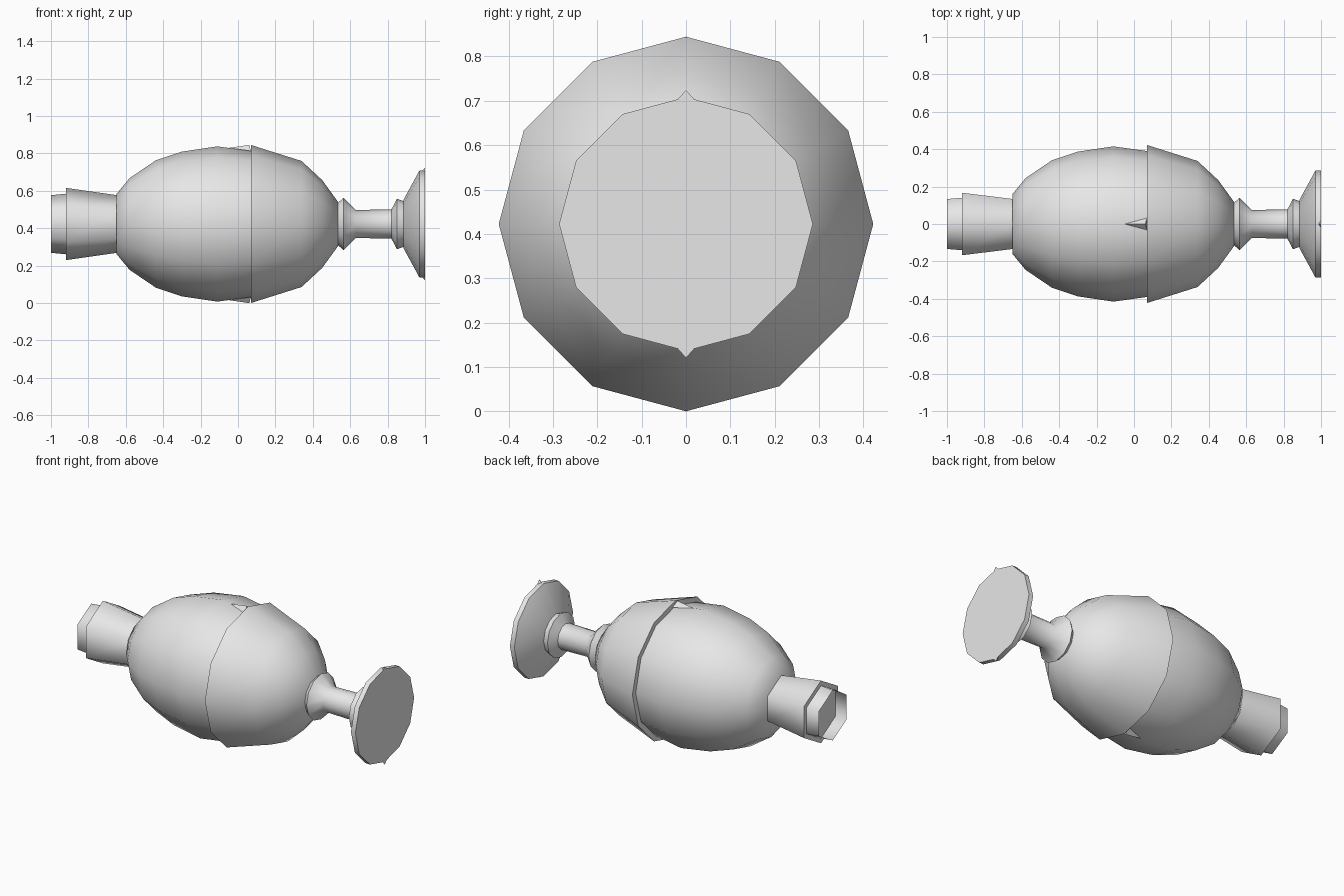
import bpy, bmesh, math

if "Cube" in bpy.data.objects:
    bpy.data.objects.remove(bpy.data.objects["Cube"])

CZ = 0.4225  # height of the long axis

grey = bpy.data.materials.new("light_grey")
grey.diffuse_color = (0.8, 0.8, 0.8, 1)
grey.use_nodes = True
grey.node_tree.nodes["Principled BSDF"].inputs["Base Color"].default_value = grey.diffuse_color


def finish(bm, name, angle):
    bmesh.ops.recalc_face_normals(bm, faces=bm.faces)
    mesh = bpy.data.meshes.new(name)
    bm.to_mesh(mesh)
    bm.free()
    mesh.materials.append(grey)
    ob = bpy.data.objects.new(name, mesh)
    bpy.context.collection.objects.link(ob)
    bpy.ops.object.select_all(action='DESELECT')
    ob.select_set(True)
    bpy.context.view_layer.objects.active = ob
    bpy.ops.object.shade_smooth_by_angle(angle=math.radians(angle))
    return ob


def lathe(name, profile, sides, angle, cap_start=True, cap_end=True):
    """Turn (x, radius) points around the long axis, with a corner at the top."""
    bm = bmesh.new()
    rings = []
    for x, r in profile:
        rings.append([bm.verts.new((x, r * math.sin(2 * math.pi * i / sides),
                                    CZ + r * math.cos(2 * math.pi * i / sides)))
                      for i in range(sides)])
    for a, b in zip(rings, rings[1:]):
        for i in range(sides):
            j = (i + 1) % sides
            bm.faces.new((a[i], a[j], b[j], b[i]))
    if cap_start:
        bm.faces.new(rings[0])
    if cap_end:
        bm.faces.new(rings[-1])
    return finish(bm, name, angle)


def marker(name, tip, ridge, base, half_width, side):
    """Small pointed pyramid; tip, ridge and base are (x, radius)."""
    bm = bmesh.new()
    t, p, l, r = [bm.verts.new((x, y, CZ + side * h)) for (x, h), y in
                  ((tip, 0), (ridge, 0), (base, -half_width), (base, half_width))]
    for f in ((t, p, l), (t, r, p), (p, r, l), (t, l, r)):
        bm.faces.new(f)
    finish(bm, name, 10)


# Egg-shaped body: rear shell and the slightly wider front shell
lathe("rear_shell", [(-0.65, 0.16), (-0.58, 0.245), (-0.44, 0.34), (-0.30, 0.387),
                     (-0.11, 0.415), (0.07, 0.39)], 12, 45)
lathe("front_shell", [(0.07, 0.422), (0.34, 0.337), (0.45, 0.235), (0.535, 0.118)], 12, 45)

# Stem and flared foot
lathe("stem", [(0.53, 0.11), (0.565, 0.14), (0.63, 0.075), (0.82, 0.078), (0.85, 0.135),
               (0.885, 0.122)], 12, 50)
lathe("foot", [(0.885, 0.13), (0.97, 0.286), (1.0, 0.286)], 12, 45)

# Hexagonal collar with an open socket on its end
lathe("collar", [(-0.92, 0.193), (-0.64, 0.153)], 6, 65)
lathe("socket", [(-1.0, 0.154), (-0.92, 0.162)], 6, 65, cap_start=False, cap_end=False)

# Pointed markers above and below, on the shell seam and the foot rim
for side, word in ((1, "top"), (-1, "bottom")):
    marker("seam_marker_" + word, (-0.05, 0.407), (0.06, 0.423), (0.07, 0.39), 0.032, side)
    marker("foot_marker_" + word, (0.985, 0.285), (1.0, 0.302), (1.0, 0.275), 0.024, side)
